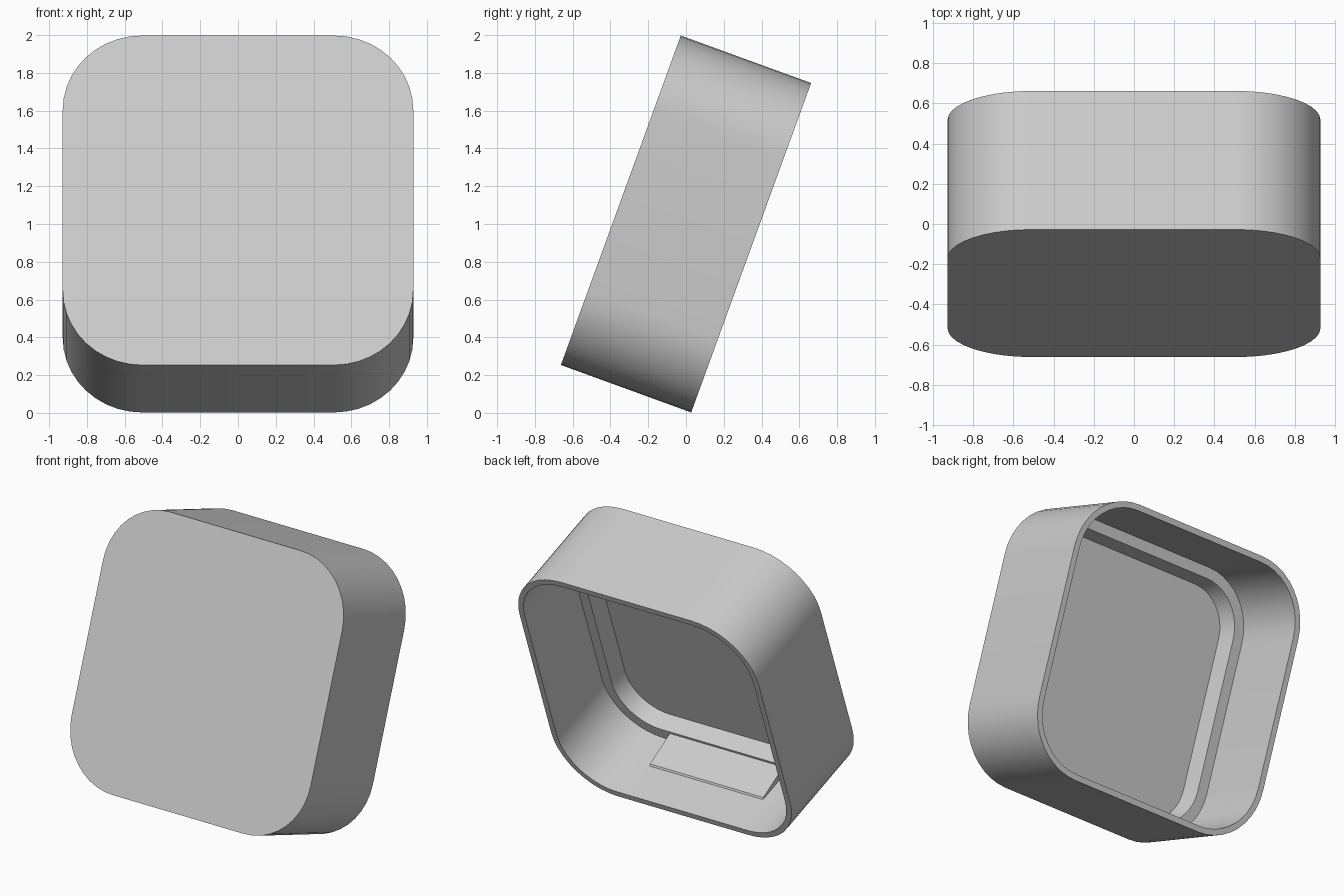
import bpy, bmesh
from math import sin, cos, pi, radians
from mathutils import Matrix

if "Cube" in bpy.data.objects:
    bpy.data.objects.remove(bpy.data.objects["Cube"], do_unlink=True)

grey = bpy.data.materials.new("light_grey")
grey.use_nodes = True
grey.diffuse_color = (0.6, 0.6, 0.6, 1)
grey.node_tree.nodes["Principled BSDF"].inputs["Base Color"].default_value = (0.6, 0.6, 0.6, 1)

HALF, RADIUS, SEGMENTS = 0.928, 0.42, 10
tilt = Matrix.Translation((0, 0, 1)) @ Matrix.Rotation(radians(-20), 4, 'X')


def rounded_square(half, depth):
    """Loop of a rounded square lying across the depth axis."""
    radius = RADIUS - (HALF - half)
    centre = HALF - RADIUS
    points = []
    for corner, (sx, sz) in enumerate([(1, 1), (-1, 1), (-1, -1), (1, -1)]):
        for i in range(SEGMENTS + 1):
            a = (corner + i / SEGMENTS) * pi / 2
            points.append((sx * centre + radius * cos(a), depth, sz * centre + radius * sin(a)))
    return points


def finish(name, bm):
    bmesh.ops.recalc_face_normals(bm, faces=bm.faces)
    mesh = bpy.data.meshes.new(name)
    bm.to_mesh(mesh)
    bm.free()
    mesh.materials.append(grey)
    obj = bpy.data.objects.new(name, mesh)
    bpy.context.collection.objects.link(obj)
    obj.matrix_world = tilt
    return obj


# Tilted shell: closed front, open back, stepped ledge inside
profile = [(HALF, -0.367), (HALF, 0.367), (0.888, 0.367),
           (0.888, -0.175), (0.815, -0.175), (0.785, -0.29)]
bm = bmesh.new()
loops = [[bm.verts.new(p) for p in rounded_square(*step)] for step in profile]
for a, b in zip(loops, loops[1:]):
    for i in range(len(a)):
        j = (i + 1) % len(a)
        bm.faces.new((a[i], a[j], b[j], b[i]))
bm.faces.new(loops[0])
bm.faces.new(loops[-1])
shell = finish("tray_shell", bm)
bpy.ops.object.select_all(action='DESELECT')
shell.select_set(True)
bpy.context.view_layer.objects.active = shell
bpy.ops.object.shade_smooth_by_angle(angle=radians(20))

# Shallow ramp on the inner bottom wall, rising to the ledge
bm = bmesh.new()
side = [(0.085, -0.889), (0.075, -0.878), (-0.175, -0.83), (-0.175, -0.889)]
face = bm.faces.new([bm.verts.new((-0.44, y, z)) for y, z in side])
end = bmesh.ops.extrude_face_region(bm, geom=[face])["geom"]
bmesh.ops.translate(bm, vec=(0.88, 0, 0), verts=[v for v in end if isinstance(v, bmesh.types.BMVert)])
finish("bottom_ramp", bm)
